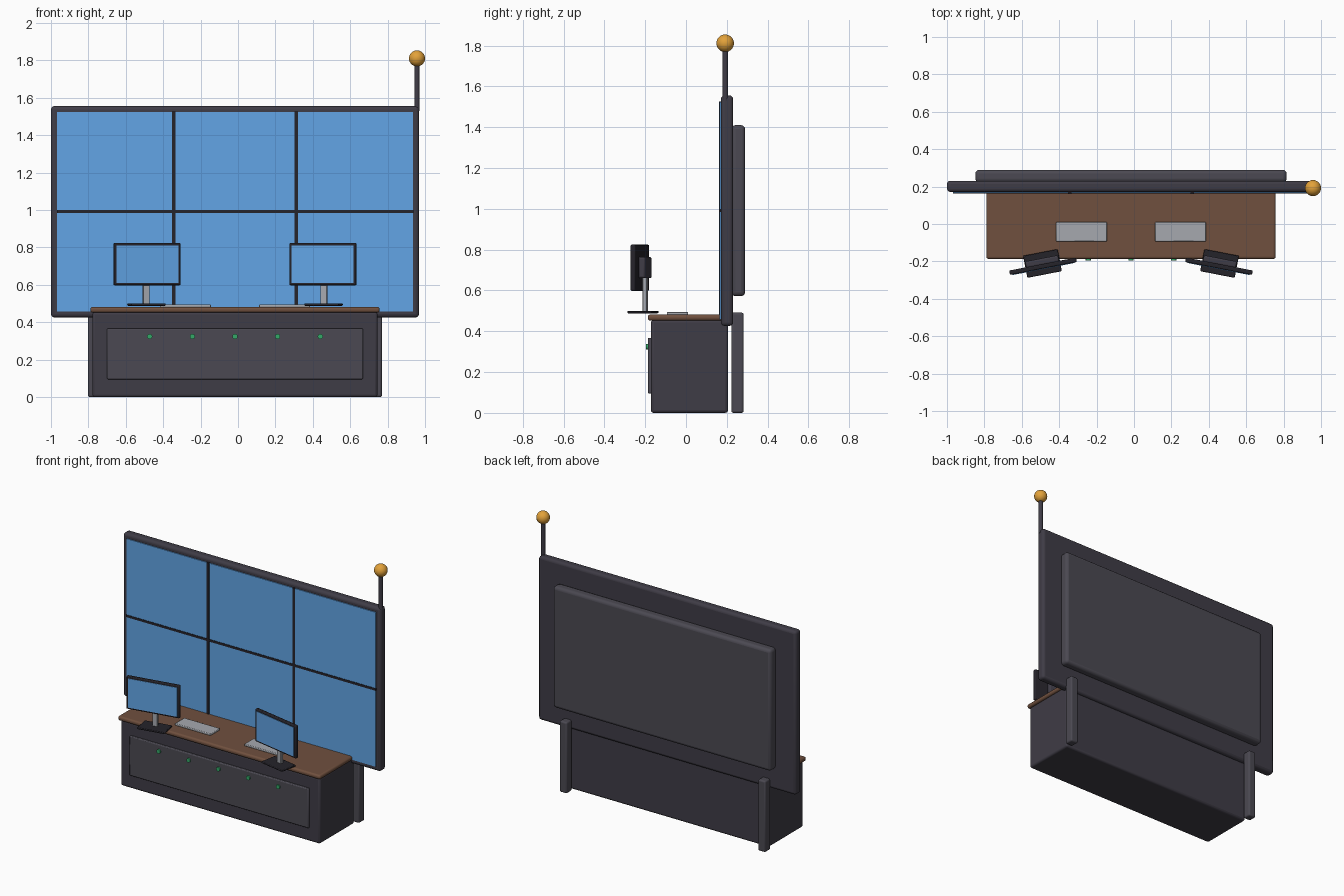
import bpy, math
from mathutils import Matrix, Vector

if "Cube" in bpy.data.objects:
    bpy.data.objects.remove(bpy.data.objects["Cube"])

CX = -0.016  # symmetry axis of the desk and video wall


def mat(name, hexcol):
    m = bpy.data.materials.new(name)
    rgb = [int(hexcol[i:i + 2], 16) / 255 for i in (0, 2, 4)]
    m.diffuse_color = [((c + 0.055) / 1.055) ** 2.4 if c > 0.04 else c / 12.92 for c in rgb] + [1]
    m.use_nodes = True
    m.node_tree.nodes["Principled BSDF"].inputs["Base Color"].default_value = m.diffuse_color
    return m


DARK = mat("dark_casing", "3f3c46")
PANEL = mat("panel_grey", "4b4952")
BLACK = mat("black_plastic", "25232a")
BLUE = mat("screen_blue", "62a5e6")
WOOD = mat("wood", "70503e")
SILVER = mat("silver", "a6a9af")
GREEN = mat("green_light", "35a869")
AMBER = mat("amber_light", "e3a23a")


def finish(o, name, m):
    o.name = name
    o.data.materials.append(m)
    bpy.ops.object.shade_smooth_by_angle(angle=math.radians(40))
    return o


def box(name, x, y, z, m, bevel=0.0, seg=3):
    """Box given by its (min, max) extent on each axis."""
    bpy.ops.mesh.primitive_cube_add(size=1)
    o = bpy.context.object
    lo, hi = Vector((x[0], y[0], z[0])), Vector((x[1], y[1], z[1]))
    o.data.transform(Matrix.Diagonal((*(hi - lo), 1)))
    o.location = (lo + hi) / 2
    if bevel:
        b = o.modifiers.new("bevel", 'BEVEL')
        b.width, b.segments = bevel, seg
    return finish(o, name, m)


def mid(half, c=CX):
    return (c - half, c + half)


# Desk
box("desk_body", mid(0.762), (-0.172, 0.206), (0, 0.456), DARK, 0.014)
box("desk_top", mid(0.773), (-0.187, 0.206), (0.452, 0.482), WOOD, 0.012)
box("desk_front_panel", mid(0.684), (-0.187, -0.165), (0.095, 0.368), PANEL, 0.006, 2)
for i in range(5):
    bpy.ops.mesh.primitive_cylinder_add(vertices=20, radius=0.014, depth=0.02,
                                        location=(CX + (i - 2) * 0.228, -0.186, 0.324),
                                        rotation=(math.pi / 2, 0, 0))
    finish(bpy.context.object, f"indicator_light_{i + 1}", GREEN)

# Video wall
box("wall_frame", mid(0.984), (0.171, 0.231), (0.426, 1.556), DARK, 0.018)
box("wall_screen", mid(0.952), (0.165, 0.185), (0.458, 1.524), BLUE)
for s in (-1, 1):
    box("vertical_divider", mid(0.009, CX + s * 0.328), (0.161, 0.18), (0.456, 1.526), BLACK)
box("horizontal_divider", mid(0.953), (0.162, 0.18), (0.984, 1.0), BLACK)
box("wall_back_panel", mid(0.832), (0.222, 0.29), (0.572, 1.41), PANEL, 0.02)
for s in (-1, 1):
    box("rear_leg", mid(0.028, CX + s * 0.758), (0.222, 0.282), (0, 0.491), PANEL, 0.01)

# Signal lamp
bpy.ops.mesh.primitive_cylinder_add(vertices=20, radius=0.014, depth=0.27, location=(0.957, 0.192, 1.665))
finish(bpy.context.object, "lamp_pole", DARK)
bpy.ops.mesh.primitive_uv_sphere_add(segments=28, ring_count=16, radius=0.043, location=(0.957, 0.192, 1.811))
finish(bpy.context.object, "lamp_ball", AMBER)

# Monitors turned inward, and keyboards
for s, side in ((-1, "left"), (1, "right")):
    parts = [
        box(f"{side}_monitor_base", mid(0.094, 0), (-0.048, 0.072), (0.488, 0.5), BLACK, 0.004, 2),
        box(f"{side}_monitor_stand", mid(0.018, 0), (0.014, 0.034), (0.495, 0.68), SILVER, 0.003, 2),
        box(f"{side}_monitor_case", mid(0.182, 0), (-0.015, 0.009), (0.598, 0.824), BLACK, 0.006, 2),
        box(f"{side}_monitor_screen", mid(0.168, 0), (-0.018, -0.01), (0.61, 0.811), BLUE),
        box(f"{side}_monitor_back", mid(0.09, 0), (0.004, 0.04), (0.66, 0.764), DARK, 0.01),
    ]
    turn = Matrix.Translation((CX + s * 0.471, -0.223, 0)) @ Matrix.Rotation(-s * math.radians(11), 4, 'Z')
    for o in parts:
        o.matrix_world = turn @ Matrix.Translation(o.location)
    box(f"{side}_keyboard", mid(0.136, CX + s * 0.265), (-0.093, 0.01), (0.48, 0.495), SILVER, 0.004, 2)
